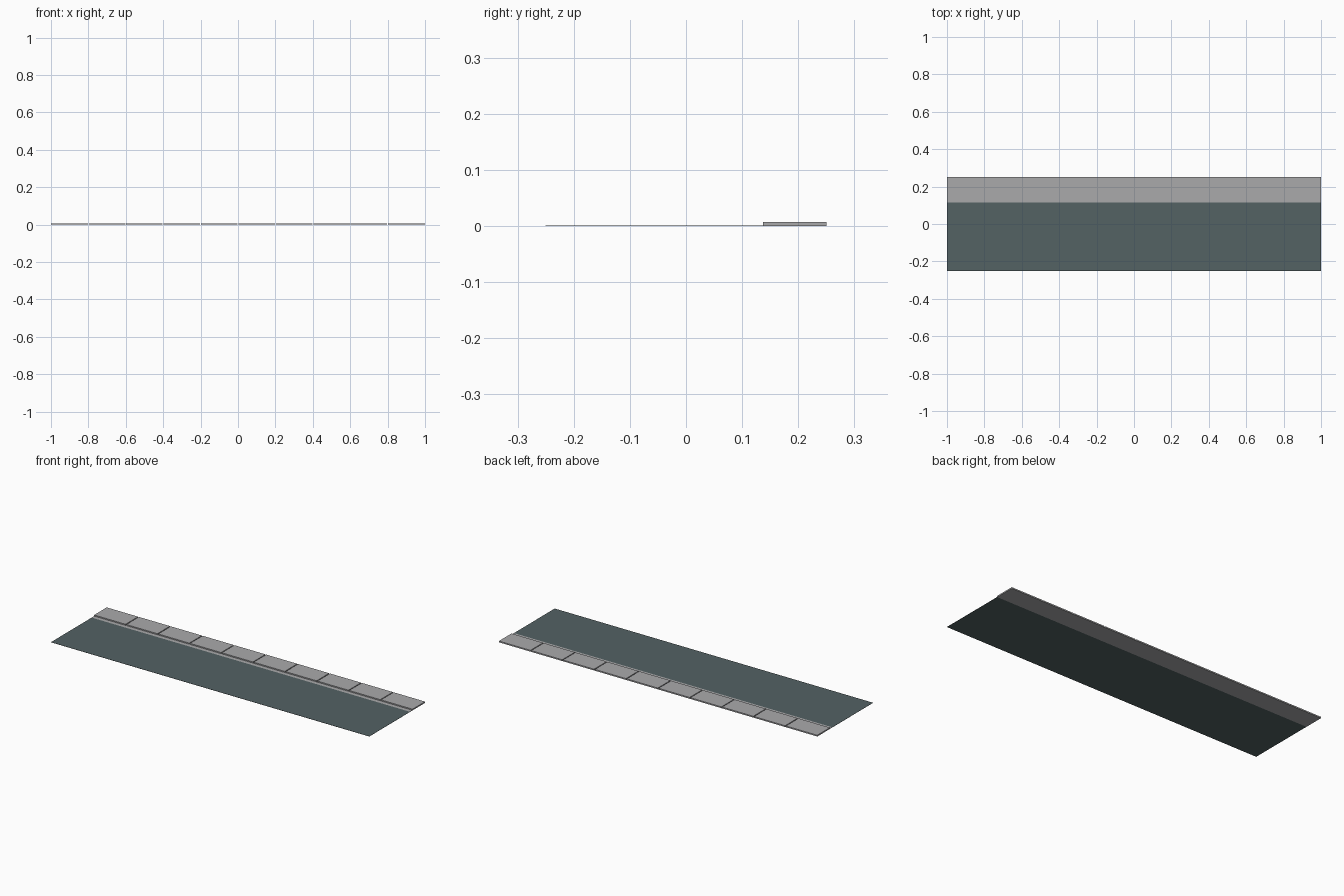
import bpy, bmesh

if "Cube" in bpy.data.objects:
    bpy.data.objects.remove(bpy.data.objects["Cube"])


def material(name, rgb):
    m = bpy.data.materials.new(name)
    m.diffuse_color = (*rgb, 1.0)
    m.use_nodes = True
    m.node_tree.nodes["Principled BSDF"].inputs["Base Color"].default_value = m.diffuse_color
    return m


asphalt = material("dark_asphalt", (0.088, 0.122, 0.127))
concrete = material("grey_concrete", (0.40, 0.40, 0.41))

HALF_X, HALF_Y = 1.0, 0.25
GUTTER_Y, KERB_Y = 0.115, 0.1375    # road edge and kerb face
ROAD_Z, PAVE_Z = 0.001, 0.0075      # top heights
SLABS, JOINT = 10, 0.005            # paving slabs and gap between them


def profile_part(name, outline, mats, depth_axis="x", start=-HALF_X, end=HALF_X):
    """Extrude a 2D outline (y,z) along x, or (x,z) along y."""
    bm = bmesh.new()
    place = (lambda a, z: (start, a, z)) if depth_axis == "x" else (lambda a, z: (a, start, z))
    face = bm.faces.new([bm.verts.new(place(a, z)) for a, z in outline])
    out = bmesh.ops.extrude_face_region(bm, geom=[face])
    shift = (end - start, 0, 0) if depth_axis == "x" else (0, end - start, 0)
    moved = [v for v in out["geom"] if isinstance(v, bmesh.types.BMVert)]
    bmesh.ops.translate(bm, verts=moved, vec=shift)
    bmesh.ops.recalc_face_normals(bm, faces=bm.faces)
    me = bpy.data.meshes.new(name)
    bm.to_mesh(me)
    bm.free()
    for m in mats:
        me.materials.append(m)
    ob = bpy.data.objects.new(name, me)
    bpy.context.collection.objects.link(ob)
    return ob


# Road bed, with the gutter strip along the kerb coloured as concrete on top
road = profile_part("road", [(-HALF_Y, 0), (KERB_Y, 0), (KERB_Y, ROAD_Z),
                             (GUTTER_Y, ROAD_Z), (-HALF_Y, ROAD_Z)],
                    [asphalt, concrete])
for p in road.data.polygons:
    if p.normal.z > 0.9 and p.center.y > GUTTER_Y:
        p.material_index = 1

# Pavement: one comb-shaped outline with a narrow groove between slabs
outline = [(HALF_X, 0), (-HALF_X, 0), (-HALF_X, PAVE_Z)]
for i in range(1, SLABS):
    x = -HALF_X + 2 * HALF_X * i / SLABS
    outline += [(x - JOINT / 2, PAVE_Z), (x - JOINT / 2, ROAD_Z),
                (x + JOINT / 2, ROAD_Z), (x + JOINT / 2, PAVE_Z)]
outline.append((HALF_X, PAVE_Z))
profile_part("pavement_slabs", outline, [concrete], "y", KERB_Y, HALF_Y)
